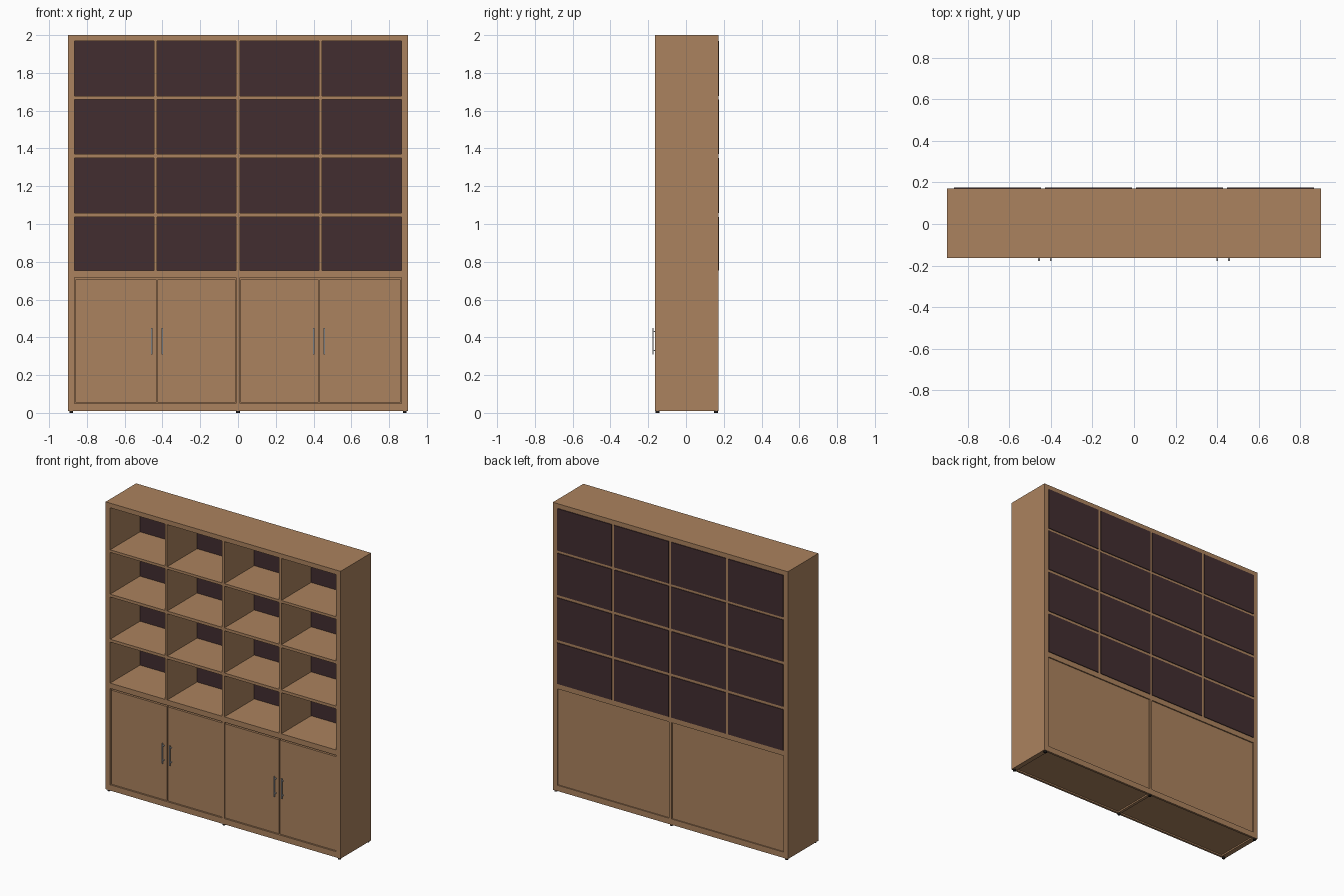
import bpy

cube = bpy.data.objects.get("Cube")
if cube:
    bpy.data.objects.remove(cube, do_unlink=True)


def material(name, rgb, metallic=0.0):
    m = bpy.data.materials.new(name)
    m.use_nodes = True
    m.diffuse_color = (*rgb, 1)
    bsdf = m.node_tree.nodes["Principled BSDF"]
    bsdf.inputs["Base Color"].default_value = (*rgb, 1)
    bsdf.inputs["Roughness"].default_value = 0.6
    return m


WOOD = material("warm_wood", (0.41, 0.225, 0.112))
DARK = material("dark_backing", (0.054, 0.027, 0.03))
STEEL = material("brushed_steel", (0.5, 0.52, 0.55))
BLACK = material("black_rubber", (0.015, 0.013, 0.012))


def box(name, x, y, z, mat):
    """Box from (low, high) ranges along each axis."""
    spans = (x, y, z)
    bpy.ops.mesh.primitive_cube_add(size=1, location=[(a + b) / 2 for a, b in spans])
    ob = bpy.context.object
    ob.name = name
    ob.scale = [b - a for a, b in spans]
    bpy.ops.object.transform_apply(location=False, rotation=False, scale=True)
    ob.data.materials.append(mat)
    return ob


FRONT, BACK = -0.163, 0.171
DEPTH = (FRONT, BACK)
HALF, INNER = 0.9, 0.865
BASE, FLOOR, DOOR_TOP, DESK = 0.01, 0.05, 0.717, 0.754

# Outer carcass
for side, s in (("left", 1), ("right", -1)):
    box(f"{side}_side_panel", sorted((s * INNER, s * HALF)), DEPTH, (BASE, 2), WOOD)
box("top_panel", (-INNER, INNER), DEPTH, (1.968, 2), WOOD)
box("middle_panel", (-INNER, INNER), DEPTH, (DOOR_TOP, DESK), WOOD)
box("centre_divider", (-0.01, 0.01), DEPTH, (BASE, 1.968), WOOD)

# Cabinet floor with front and back rails, leaving a shallow recess below
box("cabinet_floor", (-INNER, INNER), DEPTH, (0.02, FLOOR), WOOD)
box("front_rail", (-INNER, INNER), (FRONT, FRONT + 0.015), (BASE, 0.02), WOOD)
box("back_rail", (-INNER, INNER), (BACK - 0.015, BACK), (BASE, 0.02), WOOD)

# Open shelving: dividers, shelves and dark back panels
for side, s in (("left", 1), ("right", -1)):
    box(f"{side}_divider", sorted((s * 0.428, s * 0.446)), DEPTH, (DESK, 1.968), WOOD)
columns = [(-INNER, -0.446), (-0.428, -0.01), (0.01, 0.428), (0.446, INNER)]
rows = [(DESK, 1.038), (1.058, 1.35), (1.37, 1.659), (1.677, 1.968)]
for c, col in enumerate(columns):
    for r, row in enumerate(rows):
        box(f"back_panel_{c}_{r}", col, (0.163, 0.176), row, DARK)
        if r:
            box(f"shelf_{c}_{r}", col, DEPTH, (rows[r - 1][1], row[0]), WOOD)

# Cabinet doors, handles, lower back panels and feet on both halves
for side, s in (("left", 1), ("right", -1)):
    box(f"{side}_lower_back", sorted((s * 0.01, s * INNER)), (0.15, 0.163),
        (FLOOR, DOOR_TOP), WOOD)
    for part, a, b, hx in (("inner", 0.012, 0.426, 0.4), ("outer", 0.432, 0.86, 0.457)):
        box(f"{side}_{part}_door", sorted((s * a, s * b)),
            (FRONT + 0.005, FRONT + 0.025), (FLOOR + 0.004, DOOR_TOP - 0.012), WOOD)
        x = (s * hx - 0.004, s * hx + 0.004)
        box(f"{side}_{part}_handle", x, (-0.177, -0.171), (0.31, 0.45), STEEL)
        for z in (0.33, 0.43):
            box(f"{side}_{part}_handle_post", x, (-0.171, FRONT + 0.005),
                (z - 0.003, z + 0.003), STEEL)

for x in (-0.883, 0, 0.883):
    for y in (-0.151, 0.159):
        bpy.ops.mesh.primitive_cylinder_add(vertices=16, radius=0.01, depth=0.012,
                                            location=(x, y, 0.006))
        foot = bpy.context.object
        foot.name = "foot"
        foot.data.materials.append(BLACK)
        bpy.ops.object.shade_smooth_by_angle()
